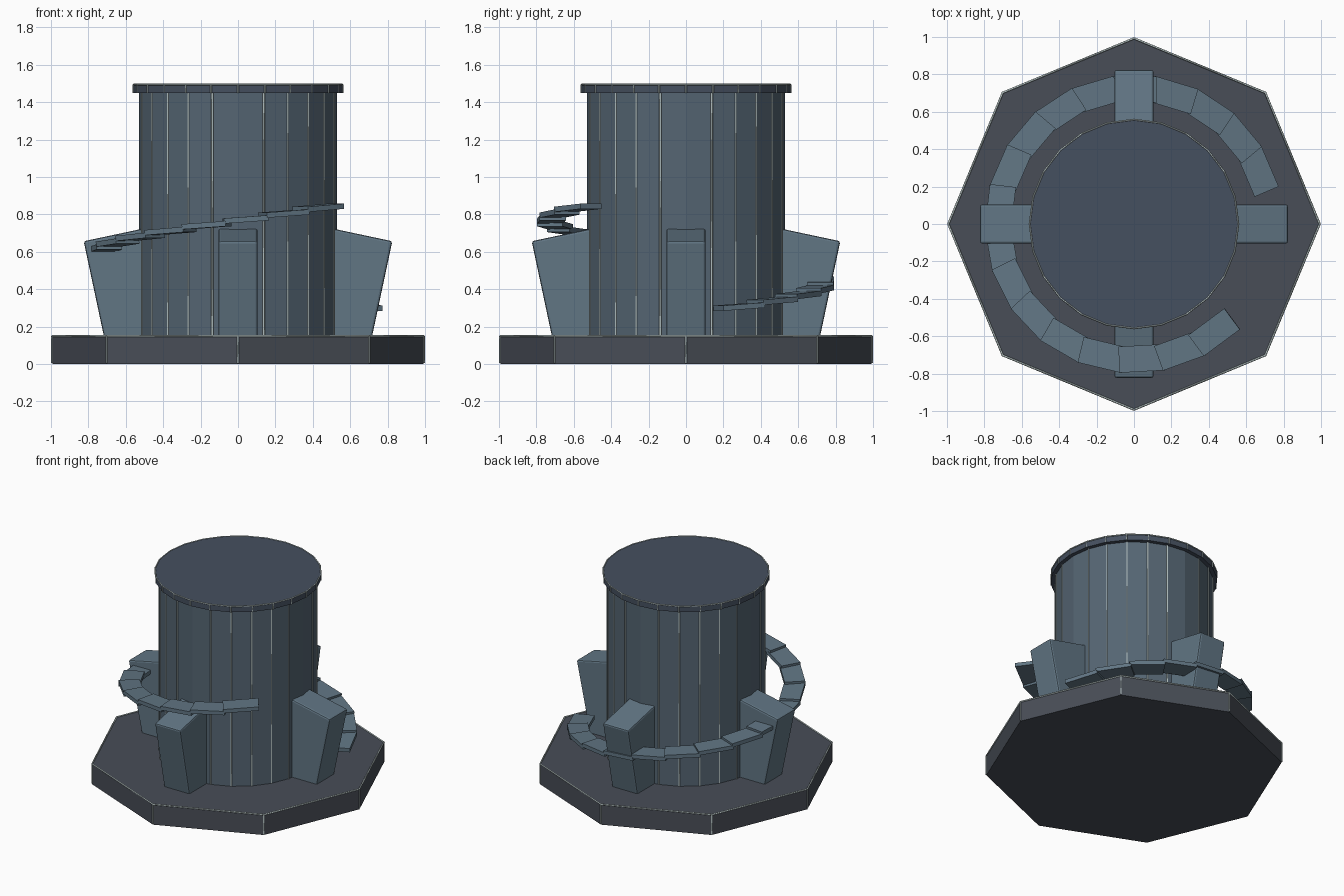
import bpy
from math import sin, cos, radians, pi
from mathutils import Matrix

if "Cube" in bpy.data.objects:
    bpy.data.objects.remove(bpy.data.objects["Cube"])


def material(name, rgb):
    m = bpy.data.materials.new(name)
    m.diffuse_color = (*rgb, 1)
    m.use_nodes = True
    m.node_tree.nodes["Principled BSDF"].inputs["Base Color"].default_value = m.diffuse_color
    return m


dark = material("dark_stone", (0.065, 0.075, 0.095))
slate = material("slate_wall", (0.09, 0.13, 0.17))
roof = material("dark_slate", (0.06, 0.08, 0.115))
pale = material("step_stone", (0.12, 0.18, 0.23))
edge = material("pale_trim", (0.45, 0.53, 0.53))


def drum(name, sides, radius, z0, z1, mat):
    """Flat-sided drum with a corner on the +x axis."""
    bpy.ops.mesh.primitive_cylinder_add(vertices=sides, radius=radius, depth=z1 - z0,
                                        location=(0, 0, (z0 + z1) / 2))
    ob = bpy.context.object
    ob.name = name
    ob.data.materials.append(mat)
    return ob


def block(name, size, matrix, mat, bevel=0.0):
    bpy.ops.mesh.primitive_cube_add(size=1)
    ob = bpy.context.object
    ob.name = name
    ob.data.transform(Matrix.Diagonal((*size, 1)))
    ob.matrix_world = matrix
    ob.data.materials.append(mat)
    if bevel:
        mod = ob.modifiers.new("soft_edges", "BEVEL")
        mod.width = bevel
        mod.segments = 2
    return ob


def trim(name, sides, radius, z0, z1, thickness, rim=True, skip=0):
    """Thin strips along the upright edges, plus a ring round the top rim."""
    curve = bpy.data.curves.new(name, "CURVE")
    curve.dimensions = "3D"
    curve.bevel_depth = thickness
    curve.bevel_resolution = 0
    curve.use_fill_caps = True

    def path(points, closed=False):
        s = curve.splines.new("POLY")
        s.points.add(len(points) - 1)
        for p, co in zip(s.points, points):
            p.co = (*co, 1)
        s.use_cyclic_u = closed

    corners = [(radius * cos(2 * pi * i / sides), radius * sin(2 * pi * i / sides))
               for i in range(sides)]
    for i, (x, y) in enumerate(corners):
        if not (skip and i % skip == 0):
            path([(x, y, z0), (x, y, z1)])
    if rim:
        path([(x, y, z1) for x, y in corners], True)
    ob = bpy.data.objects.new(name, curve)
    bpy.context.collection.objects.link(ob)
    curve.materials.append(edge)
    bpy.ops.object.select_all(action="DESELECT")
    ob.select_set(True)
    bpy.context.view_layer.objects.active = ob
    bpy.ops.object.convert(target="MESH")


# Octagonal base, round tower and cap
drum("base", 8, 0.993, 0.0, 0.15, dark)
trim("base_trim", 8, 0.993, 0.006, 0.15, 0.006)
drum("tower", 24, 0.53, 0.14, 1.46, slate)
trim("tower_trim", 24, 0.53, 0.15, 1.45, 0.006, rim=False, skip=6)
drum("cap", 24, 0.558, 1.45, 1.495, roof)
trim("cap_trim", 24, 0.558, 1.45, 1.494, 0.005)

# Four leaning buttresses
for i in range(4):
    m = (Matrix.Rotation(i * pi / 2, 4, "Z") @ Matrix.Translation((0.567, 0, 0.405))
         @ Matrix.Rotation(radians(12), 4, "Y"))
    block(f"buttress_{i + 1}", (0.4, 0.21, 0.6), m, pale, 0.012)

# Spiral steps rising counter-clockwise
STEPS = 18
for i in range(STEPS):
    m = (Matrix.Rotation(radians(23.2 + i * 300 / 18), 4, "Z")
         @ Matrix.Translation((0.72, 0, 0.307 + i * 0.0311))
         @ Matrix.Rotation(radians(4), 4, "X"))
    block(f"step_{i + 1:02d}", (0.14, 0.24, 0.028), m, pale)
